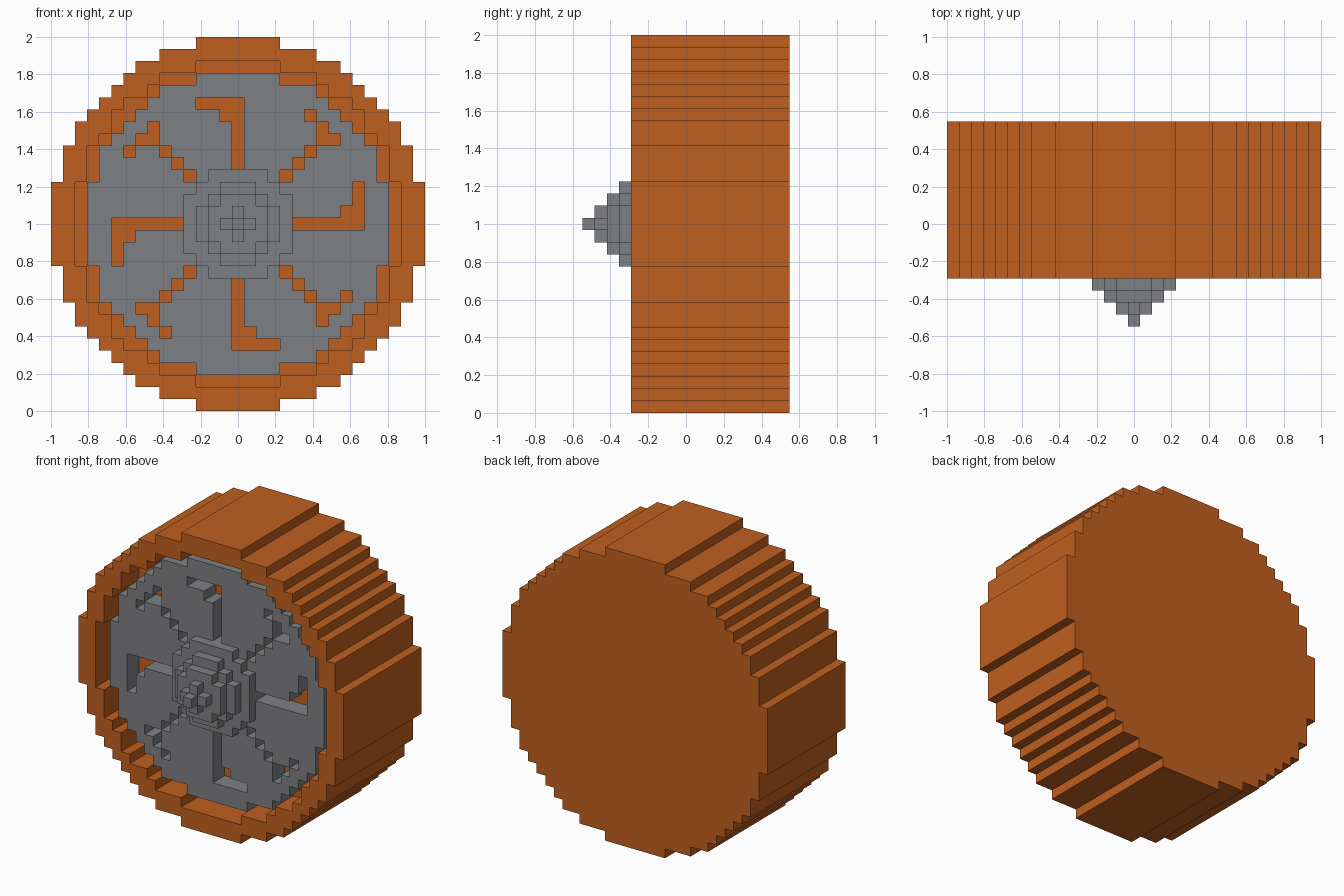
import bpy
import bmesh
import math

cube = bpy.data.objects.get("Cube")
if cube:
    bpy.data.objects.remove(cube, do_unlink=True)

U = 2 / 31            # size of one block
FRONT = -4.5 * U      # front plane of the rim


def material(name, rgb):
    m = bpy.data.materials.new(name)
    m.use_nodes = True
    color = (*rgb, 1)
    m.diffuse_color = color
    m.node_tree.nodes["Principled BSDF"].inputs["Base Color"].default_value = color
    return m


orange = material("burnt_orange", (0.53, 0.115, 0.014))
grey = material("metal_grey", (0.212, 0.216, 0.227))


def disc(limit):
    """Grid cells whose squared distance from the axle is within limit."""
    r = range(-15, 16)
    return {(i, j) for i in r for j in r if i * i + j * j <= limit}


def plate(name, cells, start, end, mat):
    """Blocky plate made of cells, from layer start to layer end behind the rim face."""
    bm = bmesh.new()
    y0, y1 = FRONT + start * U, FRONT + end * U

    def quad(*points):
        bm.faces.new([bm.verts.new(p) for p in points])

    for i, j in cells:
        x, z = i * U, 1 + j * U
        h = U / 2
        corners = [(x - h, z - h), (x + h, z - h), (x + h, z + h), (x - h, z + h)]
        quad(*[(a, y0, b) for a, b in corners])
        quad(*[(a, y1, b) for a, b in reversed(corners)])
        # walls only where the neighbouring cell is empty
        for k, (di, dj) in enumerate([(0, -1), (1, 0), (0, 1), (-1, 0)]):
            if (i + di, j + dj) not in cells:
                (a, b), (c, d) = corners[k], corners[(k + 1) % 4]
                quad((a, y0, b), (a, y1, b), (c, y1, d), (c, y0, d))
    bmesh.ops.remove_doubles(bm, verts=bm.verts[:], dist=U / 100)
    bmesh.ops.dissolve_limit(bm, angle_limit=math.radians(1),
                             verts=bm.verts[:], edges=bm.edges[:])
    mesh = bpy.data.meshes.new(name)
    bm.to_mesh(mesh)
    bm.free()
    mesh.materials.append(mat)
    obj = bpy.data.objects.new(name, mesh)
    bpy.context.collection.objects.link(obj)
    return obj


# Hooked slots, one straight and one diagonal, turned four times about the axle
straight = [(0, j) for j in range(5, 11)] + [(-1, 10), (-2, 10), (-3, 10), (-1, 9)]
diagonal = [(k, k) for k in range(4, 8)] + [(8, 7), (7, 8), (6, 9)]
slots = set()
for i, j in straight + diagonal:
    for turn in range(4):
        slots.add((i, j))
        i, j = -j, i

# Drum and its raised rim
plate("drum", disc(237), 3, 13, orange)
plate("rim", disc(237) - disc(182), 0, 3, orange)

# Slotted wheel face set inside the rim
plate("wheel_face", disc(158) - slots, 1, 3, grey)

# Stepped hub rising toward the front
for n, limit in enumerate([20, 12, 6, 1, 0]):
    plate(f"hub_step_{n + 1}", disc(limit), -n, 1 - n, grey)
